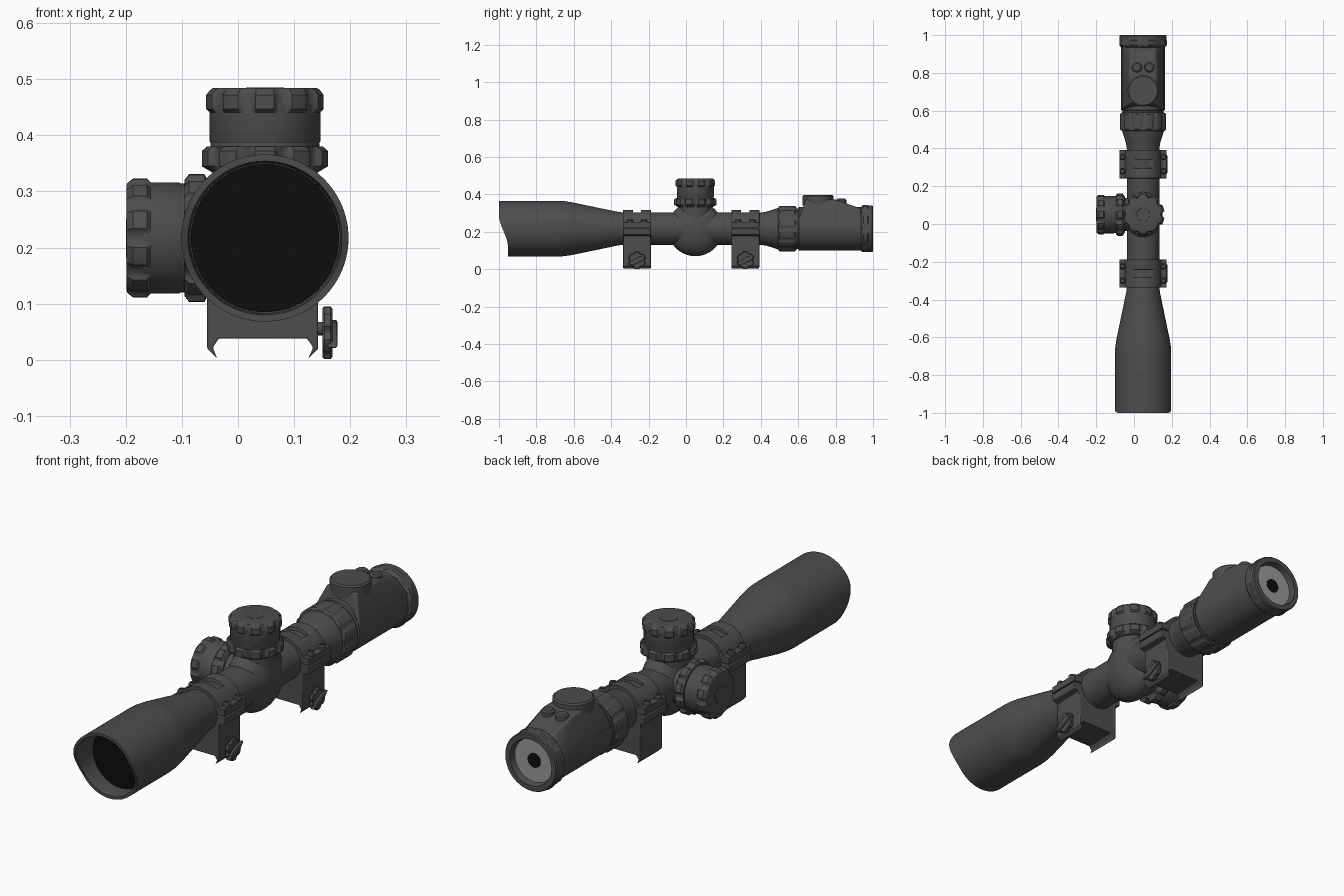
import bpy, bmesh
from math import pi, cos, sin, radians
from mathutils import Matrix, Vector

if "Cube" in bpy.data.objects:
    bpy.data.objects.remove(bpy.data.objects["Cube"])

CX, CZ, TY = 0.048, 0.217, 0.05      # tube axis and turret position


def material(name, v):
    m = bpy.data.materials.new(name)
    m.diffuse_color = (v, v, v, 1)
    m.use_nodes = True
    m.node_tree.nodes["Principled BSDF"].inputs["Base Color"].default_value = m.diffuse_color
    return m


BODY = material("dark_metal", 0.075)
BLACK = material("black_glass", 0.004)
PALE = material("pale_glass", 0.32)


def finish(name, bm, mat=BODY, angle=32):
    bmesh.ops.remove_doubles(bm, verts=bm.verts, dist=1e-5)
    bmesh.ops.recalc_face_normals(bm, faces=bm.faces)
    me = bpy.data.meshes.new(name)
    bm.to_mesh(me)
    bm.free()
    me.materials.append(mat)
    me.shade_smooth()
    me.set_sharp_from_angle(angle=radians(angle))
    ob = bpy.data.objects.new(name, me)
    bpy.context.collection.objects.link(ob)
    return ob


def revolve(name, profile, origin, axis, seg=64, lobes=0, mat=BODY):
    """Revolve (distance, radius[, scallop depth]) points around an axis."""
    bm = bmesh.new()
    mtx = Matrix.Translation(origin) @ Vector(axis).to_track_quat('Z', 'Y').to_matrix().to_4x4()
    rows = []
    for t, r, *d in profile:
        row = []
        for i in range(seg):
            a = 2 * pi * i / seg
            notch = max(0, cos(lobes * a)) ** 0.7 if d else 0
            rr = r - (d[0] * notch if d else 0)
            row.append(bm.verts.new(mtx @ Vector((rr * cos(a), rr * sin(a), t))))
        rows.append(row)
    for p, q in zip(rows, rows[1:]):
        for i in range(seg):
            j = (i + 1) % seg
            bm.faces.new((p[i], p[j], q[j], q[i]))
    return finish(name, bm, mat)


def extrude(name, pts, y0, y1):
    """Extrude an x-z outline along y."""
    bm = bmesh.new()
    f = bm.faces.new([bm.verts.new((x, y0, z)) for x, z in pts])
    g = bmesh.ops.extrude_face_region(bm, geom=[f])
    bmesh.ops.translate(bm, vec=(0, y1 - y0, 0),
                        verts=[v for v in g['geom'] if isinstance(v, bmesh.types.BMVert)])
    return finish(name, bm)


def bevel(ob, w):
    m = ob.modifiers.new("bevel", 'BEVEL')
    m.width, m.segments, m.limit_method = w, 2, 'ANGLE'
    m.angle_limit = radians(40)


# Main tube with hollow objective bell and ocular body
tube = revolve("scope_tube", [
    (-0.87, 0), (-0.87, .133), (-0.93, .134), (-1, .137), (-1, .149), (-0.93, .149),
    (-0.68, .149), (-0.65, .147), (-0.61, .141), (-0.36, .089), (-0.32, .086), (0.40, .086),
    (0.43, .091), (0.50, .113), (0.59, .113), (0.592, .108), (0.60, .108), (0.603, .116),
    (0.945, .116), (0.945, 0)], (CX, 0, CZ), (0, 1, 0), 96)
# Sunshade rim swept back toward the bottom
for v in tube.data.vertices:
    if v.co.y < -0.99:
        s = min(1, max(0, (0.29 - v.co.z) / 0.17))
        v.co.y += 0.048 * s * s * (3 - 2 * s)
revolve("objective_lens", [(0, 0), (0, .132), (.004, .132), (.004, 0)],
        (CX, -0.876, CZ), (0, 1, 0), mat=BLACK)

# Eyepiece, zoom ring and glass
revolve("zoom_ring", [(.49, .1), (.495, .117), (.502, .123, .007), (.58, .123, .007),
                      (.587, .118), (.588, .1)], (CX, 0, CZ), (0, 1, 0), 144, 12)
revolve("eyepiece_ring", [(.93, .11), (.942, .124), (.948, .129, .005), (.97, .129, .005),
                          (.975, .125), (.995, .125), (1, .121), (1, .1), (.972, .094),
                          (.972, 0)], (CX, 0, CZ), (0, 1, 0), 144, 8)
revolve("eyepiece_lens", [(0, 0), (0, .094), (.004, .094), (.004, 0)],
        (CX, .97, CZ), (0, 1, 0), mat=PALE)
revolve("exit_pupil", [(0, 0), (0, .031), (.004, .031), (.004, 0)],
        (CX, .972, CZ), (0, 1, 0), 32, mat=BLACK)

# Faceted control housing on the ocular body
bm = bmesh.new()
levels = [(.112, .603, .94, .215), (.112, .603, .94, .268), (.07, .64, .80, .372)]
loops = [[bm.verts.new((CX + sx * w, y, z)) for sx, y in
          ((-1, y0), (1, y0), (1, y1), (-1, y1))] for w, y0, y1, z in levels]
for p, q in zip(loops, loops[1:]):
    for i in range(4):
        bm.faces.new((p[i], p[(i + 1) % 4], q[(i + 1) % 4], q[i]))
bm.faces.new(loops[0])
bm.faces.new(loops[-1])
# lift the rear of the roof edge so it slopes gently to the eyepiece
rear = [bm.verts.new((CX + s * .062, .935, .325)) for s in (-1, 1)]
a, b = loops[2][3], loops[2][2]
bm.faces.new((a, b, rear[1], rear[0]))
bm.faces.new((b, loops[1][2], rear[1]))
bm.faces.new((a, rear[0], loops[1][3]))
old = [f for f in bm.faces if set(f.verts) == {a, b, loops[1][2], loops[1][3]}]
bmesh.ops.delete(bm, geom=old, context='FACES_ONLY')
bm.faces.new((rear[0], rear[1], loops[1][2], loops[1][3]))
bevel(finish("control_housing", bm), .008)


def button(name, x, y, z0, z1, r):
    revolve(name, [(z0, 0), (z0, r), (z1 - .006, r), (z1, r - .007), (z1, 0)],
            (x, y, 0), (0, 0, 1), 48)


button("battery_cap", CX, .705, .34, .397, .083)
for s in (-1, 1):
    button("control_button", CX + s * .033, .83, .34, .377, .027)

# Saddle bulge around the turrets
bm = bmesh.new()
bmesh.ops.create_uvsphere(bm, u_segments=64, v_segments=32, radius=1,
                          matrix=Matrix.Translation((CX, TY, CZ)) @ Matrix.Diagonal((.094, .147, .147, 1)))
finish("turret_saddle", bm)


# Turrets: neck, scalloped lock ring, drum and scalloped cap
def turret(name, axis, h):
    o = (CX, TY, CZ)
    revolve(name + "_neck", [(0, 0), (0, .088), (h - .15, .088), (h - .135, .1), (h - .02, .09),
                             (h - .02, 0)], o, axis)
    revolve(name + "_lock_ring", [(h - .152, .08), (h - .150, .095), (h - .139, .114, .014),
                                  (h - .112, .114, .014), (h - .104, .104), (h - .103, .08)],
            o, axis, 160, 10)
    revolve(name + "_drum", [(h - .098, .08), (h - .098, .097), (h - .094, .099),
                             (h - .03, .099), (h - .03, .08)], o, axis)
    revolve(name + "_cap", [(h - .044, .08), (h - .043, .099), (h - .037, .106, .009),
                            (h - .012, .106, .009), (h - .002, .098, .004), (h, .093),
                            (h, .035), (h + .001, .034), (h + .001, 0)], o, axis, 160, 10)


turret("elevation_turret", (0, 0, 1), .267)
turret("windage_turret", (-1, 0, 0), .247)

# Mount rings
half = [(-.077, .218), (-.077, .185), (-.055, .178), (-.055, .02), (-.037, .002),
        (-.045, .022), (-.034, .038)]
base = half + [(.123, .038), (.134, .022), (.125, .002), (.143, .02), (.143, .178),
               (.172, .185), (.172, .218)]
arc = [(CX + .101 * cos(radians(t)), CZ + .101 * sin(radians(t))) for t in range(20, 161, 7)]
cap = [(-.077, .222), (.172, .222), (.172, .252)] + arc + [(-.077, .252)]
for yc in (-.262, .317):
    bevel(extrude("ring_base", base, yc - .075, yc + .075), .003)
    top = extrude("ring_cap", cap, yc - .075, yc + .075)
    # recessed slot across the crown
    cut = extrude("slot_cutter", [(CX - .057, .298), (CX + .057, .298), (CX + .057, .36),
                                  (CX - .057, .36)], yc - .022, yc + .022)
    cut.hide_render = True
    cut.hide_viewport = True
    m = top.modifiers.new("slot", 'BOOLEAN')
    m.object, m.operation, m.solver = cut, 'DIFFERENCE', 'EXACT'
    bevel(top, .003)
    # clamp screws on both flanges
    for x in (-.061, .156):
        for s in (-1, 1):
            revolve("ring_screw", [(.245, 0), (.245, .016), (.262, .016), (.268, .011),
                                   (.268, .008), (.26, .008), (.26, 0)],
                    (x, yc + s * .038, 0), (0, 0, 1), 24)
    # rail clamp bolt and winged knob
    revolve("clamp_bolt", [(.11, 0), (.11, .012), (.16, .012), (.16, 0)],
            (0, yc, .055), (1, 0, 0), 24)
    revolve("clamp_knob", [(.151, 0), (.151, .044, .007), (.154, .047, .007), (.165, .047, .007),
                           (.168, .043, .007), (.168, 0)], (0, yc, .048), (1, 0, 0), 72, 6)
    bm = bmesh.new()
    pts = [(-.05, -.024), (-.015, -.02), (.03, .002), (.05, .026), (.012, .022), (-.03, 0)]
    f = bm.faces.new([bm.verts.new((.16, yc + y, .045 + z)) for y, z in pts])
    g = bmesh.ops.extrude_face_region(bm, geom=[f])
    bmesh.ops.translate(bm, vec=(.017, 0, 0),
                        verts=[v for v in g['geom'] if isinstance(v, bmesh.types.BMVert)])
    bevel(finish("knob_wing", bm), .003)
